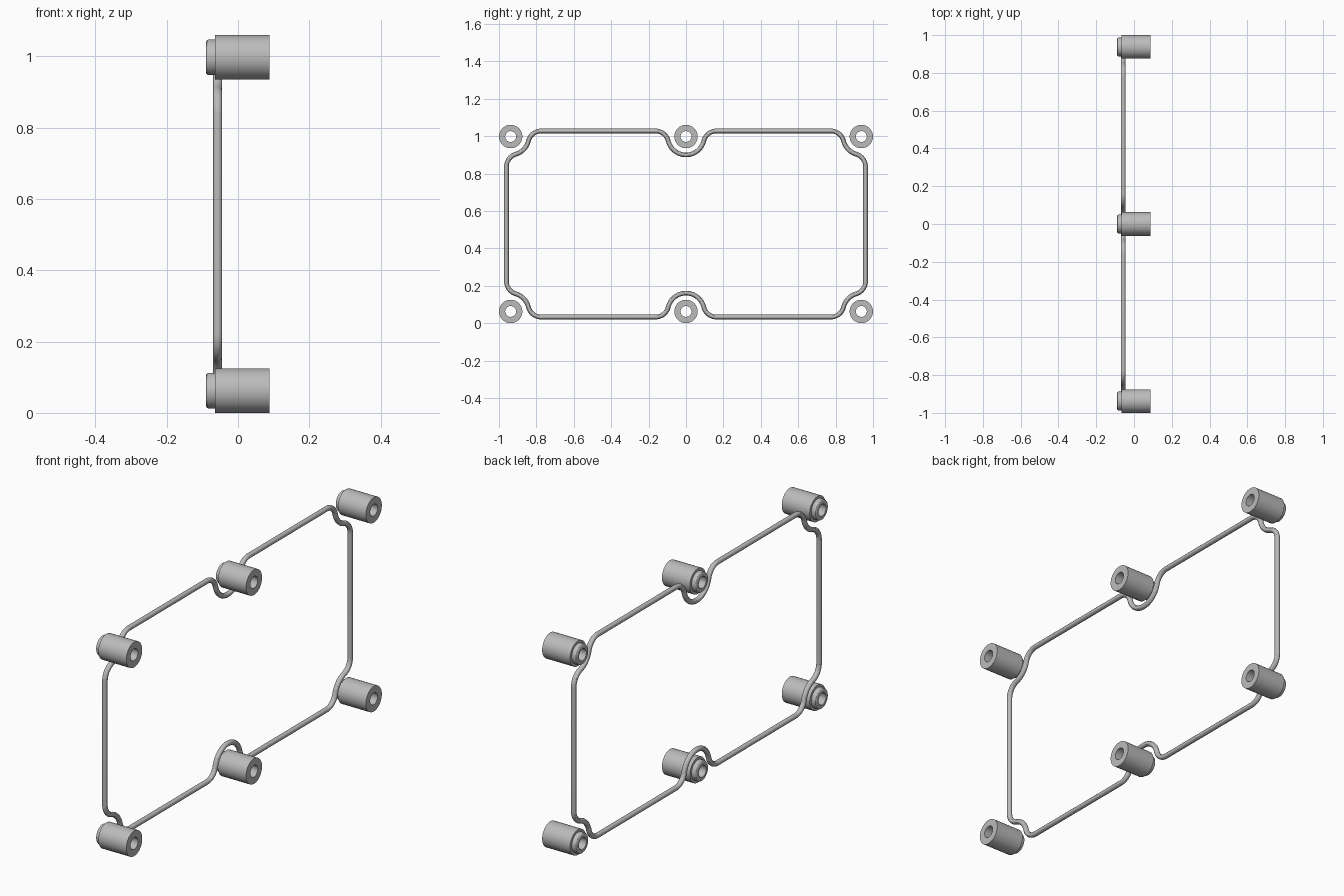
import bpy, bmesh
from math import sin, cos, atan2, sqrt, radians, pi
from mathutils import Matrix, Vector

cube = bpy.data.objects.get("Cube")
if cube:
    bpy.data.objects.remove(cube)

grey = bpy.data.materials.new("plain grey")
grey.use_nodes = True
grey.diffuse_color = (0.5, 0.5, 0.5, 1)
grey.node_tree.nodes["Principled BSDF"].inputs["Base Color"].default_value = grey.diffuse_color

MID_Z = 0.53            # height of the horizontal symmetry line
COL, ROW = 0.9375, 0.4675   # bushing spacing from the centre


def finish(obj):
    bpy.ops.object.select_all(action="DESELECT")
    obj.select_set(True)
    bpy.context.view_layer.objects.active = obj
    if obj.type == "CURVE":
        bpy.ops.object.convert(target="MESH")
    obj.data.materials.clear()
    obj.data.materials.append(grey)
    bpy.ops.object.shade_smooth_by_angle(angle=radians(30))


# Bushings: stepped sleeve with a through hole, turned around the x axis
def bushing(name, y, z):
    profile = [(0.088, 0.029), (0.088, 0.0625), (-0.065, 0.0625), (-0.065, 0.05),
               (-0.083, 0.05), (-0.087, 0.048), (-0.09, 0.043), (-0.09, 0.029)]
    bm = bmesh.new()
    verts = [bm.verts.new((x, 0, r)) for x, r in profile]
    edges = [bm.edges.new((verts[i - 1], verts[i])) for i in range(len(verts))]
    bmesh.ops.spin(bm, geom=verts + edges, cent=(0, 0, 0), axis=(1, 0, 0),
                   angle=2 * pi, steps=48)
    bmesh.ops.remove_doubles(bm, verts=bm.verts, dist=1e-5)
    bmesh.ops.recalc_face_normals(bm, faces=bm.faces)
    mesh = bpy.data.meshes.new(name)
    bm.to_mesh(mesh)
    bm.free()
    obj = bpy.data.objects.new(name, mesh)
    obj.location = (0, y, z)
    bpy.context.collection.objects.link(obj)
    finish(obj)


for row, dz in (("lower", -ROW), ("upper", ROW)):
    for col, dy in (("front", -COL), ("middle", 0), ("back", COL)):
        bushing(f"{row}_{col}_bushing", dy, MID_Z + dz)


# Seal ring: round cord that swerves around every bushing
def arc(centre, radius, start, end, steps=12):
    angles = [start + (end - start) * i / steps for i in range(steps + 1)]
    return [(centre[0] + radius * cos(a), centre[1] + radius * sin(a)) for a in angles]


NOTCH, FILLET = 0.098, 0.07
HALF_Y, HALF_Z = 0.96, 0.4975
reach = NOTCH + FILLET
drop = HALF_Z - FILLET - ROW            # fillet centre relative to bushing, top run
side = HALF_Y - FILLET - COL            # same, side run
run = sqrt(reach ** 2 - drop ** 2)
fall = sqrt(reach ** 2 - side ** 2)
tilt = atan2(drop, run)
lean = atan2(fall, -side)

quarter = (arc((0, ROW), NOTCH, -pi / 2, tilt)
           + arc((run, ROW + drop), FILLET, pi + tilt, pi / 2)
           + arc((COL - run, ROW + drop), FILLET, pi / 2, -tilt)
           + arc((COL, ROW), NOTCH, pi - tilt, pi + lean)
           + arc((COL + side, ROW - fall), FILLET, lean, 0))

half = quarter + [(y, -z) for y, z in reversed(quarter)]
loop = half + [(-y, z) for y, z in reversed(half)]
path = []
for p in loop:                           # drop repeated joints
    if not path or (Vector(p) - Vector(path[-1])).length > 1e-4:
        path.append(p)
if (Vector(path[0]) - Vector(path[-1])).length < 1e-4:
    path.pop()

curve = bpy.data.curves.new("seal_ring", "CURVE")
curve.dimensions = "3D"
curve.bevel_depth = 0.0125
curve.bevel_resolution = 4
spline = curve.splines.new("POLY")
spline.points.add(len(path) - 1)
for point, (y, z) in zip(spline.points, path):
    point.co = (-0.057, y, MID_Z + z, 1)
spline.use_cyclic_u = True
ring = bpy.data.objects.new("seal_ring", curve)
bpy.context.collection.objects.link(ring)
finish(ring)
